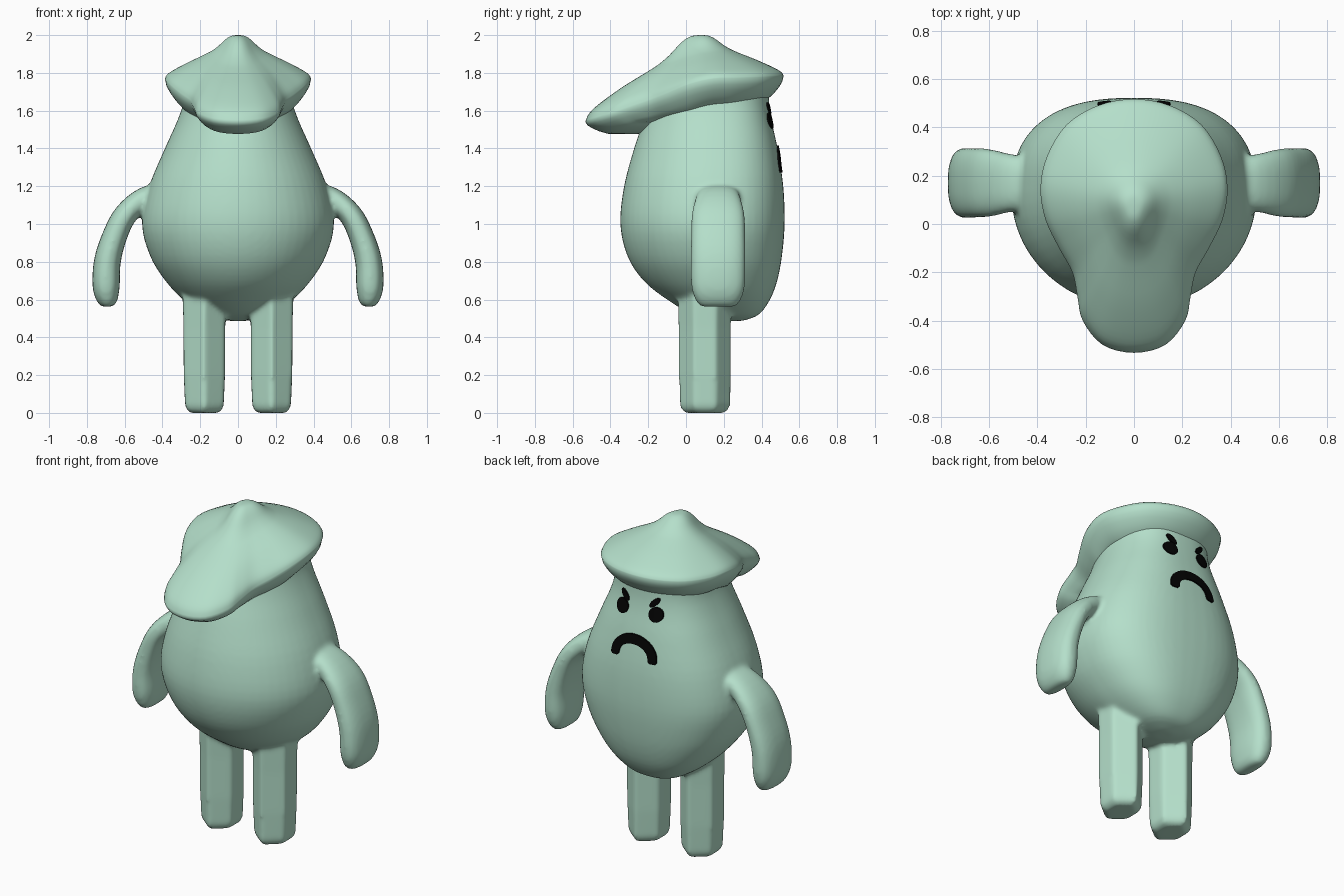
import bpy, bmesh, math
from mathutils import Vector
from mathutils.bvhtree import BVHTree

if "Cube" in bpy.data.objects:
    bpy.data.objects.remove(bpy.data.objects["Cube"])


def material(name, rgb):
    m = bpy.data.materials.new(name)
    m.diffuse_color = (*rgb, 1)
    m.use_nodes = True
    m.node_tree.nodes["Principled BSDF"].inputs["Base Color"].default_value = m.diffuse_color
    return m


GREEN = material("pale_green", (0.46, 0.74, 0.595))
BLACK = material("black", (0.001, 0.001, 0.001))


def spline(pts, k, closed=False):
    """Catmull-Rom samples through tuples of any length."""
    n, out = len(pts), []
    get = (lambda i: pts[i % n]) if closed else (lambda i: pts[max(0, min(n - 1, i))])
    for i in range(n if closed else n - 1):
        p = [get(i + j) for j in (-1, 0, 1, 2)]
        for j in range(k):
            t = j / k
            out.append(tuple(
                0.5 * (2 * b + (c - a) * t + (2 * a - 5 * b + 4 * c - d) * t * t
                       + (3 * b - a - 3 * c + d) * t ** 3)
                for a, b, c, d in zip(*p)))
    if not closed:
        out.append(tuple(pts[-1]))
    return out


def power_circle(n_back, steps, n_front=None):
    """Unit rounded outline, optionally squarer at the back than the front."""
    out = []
    for i in range(steps):
        a = 2 * math.pi * i / steps
        c, s = math.cos(a), math.sin(a)
        n = n_back if s > 0 or n_front is None else n_front
        out.append((math.copysign(abs(c) ** (2 / n), c), math.copysign(abs(s) ** (2 / n), s)))
    return out


def loft(bm, rings, cap_start=True, cap_end=True):
    loops = [[bm.verts.new(p) for p in r] for r in rings]
    n = len(loops[0])
    for a, b in zip(loops, loops[1:]):
        for i in range(n):
            bm.faces.new((a[i], a[(i + 1) % n], b[(i + 1) % n], b[i]))
    if cap_start:
        bm.faces.new(loops[0])
    if cap_end:
        bm.faces.new(loops[-1])


def finish(bm, name, mat, smooth=True):
    bmesh.ops.recalc_face_normals(bm, faces=bm.faces)
    me = bpy.data.meshes.new(name)
    bm.to_mesh(me)
    for p in me.polygons:
        p.use_smooth = smooth
    me.materials.append(mat)
    ob = bpy.data.objects.new(name, me)
    bpy.context.collection.objects.link(ob)
    return ob


# Egg-shaped torso: z, half width, front y, back y
torso = spline([(0.487, 0.05, 0.20, 0.30), (0.52, 0.17, 0.04, 0.385), (0.60, 0.29, -0.10, 0.445),
                (0.70, 0.385, -0.225, 0.483), (0.83, 0.465, -0.31, 0.508), (1.0, 0.508, -0.348, 0.522),
                (1.2, 0.470, -0.328, 0.515), (1.4, 0.387, -0.275, 0.485), (1.55, 0.32, -0.225, 0.452),
                (1.65, 0.288, -0.20, 0.44), (1.78, 0.275, -0.16, 0.44)], 4)
bm = bmesh.new()
rings = []
for z, a, f, b in torso:
    yc = f + (b - f) * 0.54
    rings.append([(a * c, yc + s * ((b - yc) if s > 0 else (yc - f)), z)
                  for c, s in power_circle(2.5, 56, 2.0)])
loft(bm, rings)
bm.normal_update()
torso_tree = BVHTree.FromBMesh(bm)

# Arms: x, z, half thickness, half depth
arm = spline([(0.36, 1.16, 0.06, 0.10), (0.49, 1.14, 0.058, 0.116), (0.595, 1.05, 0.062, 0.140),
              (0.655, 0.93, 0.066, 0.144), (0.692, 0.80, 0.071, 0.145), (0.698, 0.67, 0.072, 0.142),
              (0.692, 0.595, 0.055, 0.118), (0.69, 0.562, 0.03, 0.09)], 4)
# Legs: six-sided section with a ridge at front and back; z, half width, half depth
hexagon = [(0, -1), (1, -0.42), (1, 0.42), (0, 1), (-1, 0.42), (-1, -0.42)]
leg_outline = []
for (x0, y0), (x1, y1) in zip(hexagon, hexagon[1:] + hexagon[:1]):
    leg_outline += [(x0 + (x1 - x0) * i / 6, y0 + (y1 - y0) * i / 6) for i in range(6)]
leg = [(0.0, 0.07, 0.105), (0.012, 0.09, 0.125), (0.04, 0.102, 0.138), (0.2, 0.109, 0.143),
       (0.45, 0.110, 0.143), (0.56, 0.113, 0.145), (0.75, 0.115, 0.15)]
for side in (-1, 1):
    rings = []
    for i, (x, z, t, d) in enumerate(arm):
        p, q = arm[max(0, i - 1)], arm[min(len(arm) - 1, i + 1)]
        tx, tz = Vector((q[0] - p[0], q[1] - p[1])).normalized()
        rings.append([(side * (x - tz * t * c), 0.17 + d * s, z + tx * t * c)
                      for c, s in power_circle(2.5, 24)])
    loft(bm, rings)
    loft(bm, [[(side * 0.178 + w * c, 0.10 + d * s, z) for c, s in leg_outline]
              for z, w, d in leg])

# Melt torso and limbs into one soft skin
body = finish(bm, "body_with_limbs", GREEN)
remesh = body.modifiers.new("blend", 'REMESH')
remesh.mode = 'VOXEL'
remesh.voxel_size = 0.013
remesh.use_smooth_shade = True
soft = body.modifiers.new("soften", 'SMOOTH')
soft.factor = 0.5
soft.iterations = 8

# Cap: half rim outline, mirrored, with a long visor to the front
half = [(0, 0.517, 1.785), (0.15, 0.49, 1.782), (0.28, 0.41, 1.778), (0.36, 0.28, 1.773),
        (0.387, 0.15, 1.77), (0.367, 0.02, 1.74), (0.31, -0.10, 1.69), (0.255, -0.20, 1.65),
        (0.234, -0.30, 1.615), (0.212, -0.40, 1.58), (0.13, -0.50, 1.55), (0, -0.533, 1.54)]
rim = spline(half + [(-x, y, z) for x, y, z in half[-2:0:-1]], 4, True)
# Evened-out rim, so the crown loses the visor's waist towards its top
even = [tuple(sum(rim[(i + j) % len(rim)][k] for j in range(-9, 10)) / 19 for k in range(3))
        for i in range(len(rim))]
apex_y, top = 0.08, 2.0
crown = spline([(0.01, 1.0), (0.10, 0.985), (0.19, 0.91), (0.30, 0.76), (0.4, 0.65), (0.5, 0.565),
                (0.7, 0.40), (0.88, 0.22), (0.97, 0.10), (1.0, 0.0)], 3)
rings = []
for s, h in crown:
    w = min(1, s) ** 1.5
    ring = []
    for p, e in zip(rim, even):
        x, y, z = (w * a + (1 - w) * b for a, b in zip(p, e))
        ring.append((x * s, apex_y + (y - apex_y) * s, z + (top - z) * h))
    rings.append(ring)
for s, k in ((0.98, 0.3), (0.94, 0.55), (0.88, 0.82), (0.8, 1.1), (0.7, 1.3), (0.5, 1.3)):
    ring = []
    for x, y, z in rim:
        back = max(0, min(1, (y + 0.35) / 0.35))
        drop = (0.06 + 0.055 * back) * min(k, 1.05 + 0.25 * back)
        ring.append((x * s, apex_y + (y - apex_y) * s, z - drop))
    rings.append(ring)
bm = bmesh.new()
loft(bm, rings, True, False)
finish(bm, "visor_cap", GREEN)


def plate(name, loops):
    """Thin face detail wrapped on the back of the torso; loops are strips of (x, z) pairs."""
    bm = bmesh.new()
    rings = []
    for (x0, z0), (x1, z1) in loops:
        ring = []
        for x, z, off in ((x0, z0, 0.0095), (x1, z1, 0.0095), (x1, z1, 0.0), (x0, z0, 0.0)):
            hit = torso_tree.ray_cast(Vector((x, 2, z)), Vector((0, -1, 0)))[0]
            ring.append((x, hit.y + off, z))
        rings.append(ring)
    loft(bm, rings)
    finish(bm, name, BLACK, False)


def blob(cx, cz, length, width, tilt):
    """Ellipse cut into strips."""
    out = []
    for i in range(13):
        a = math.pi * (0.03 + 0.94 * i / 12)
        u, v = -math.cos(a) * length, math.sin(a) * width
        c, s = math.cos(tilt), math.sin(tilt)
        out.append(((cx + u * c - v * s, cz + u * s + v * c), (cx + u * c + v * s, cz + u * s - v * c)))
    return out


# Angry face on the back side: eyes, brows, downturned mouth
for side, tag in ((-1, "left"), (1, "right")):
    plate("eye_" + tag, blob(side * 0.112, 1.548, 0.043, 0.042, 0))
    plate("brow_" + tag, blob(side * 0.098, 1.614, 0.038, 0.017, side * 0.8))
mouth = []
for i in range(25):
    a = math.pi * i / 24
    c, s = math.cos(a), math.sin(a)
    mouth.append(((0.150 * c, 1.293 + 0.122 * s), (0.096 * c, 1.293 + 0.067 * s)))
ends = [[((m * 0.152, 1.283), (m * 0.098, 1.283)), ((m * 0.142, 1.272), (m * 0.108, 1.272))]
        for m in (1, -1)]
plate("mouth", ends[0][::-1] + mouth + ends[1])
